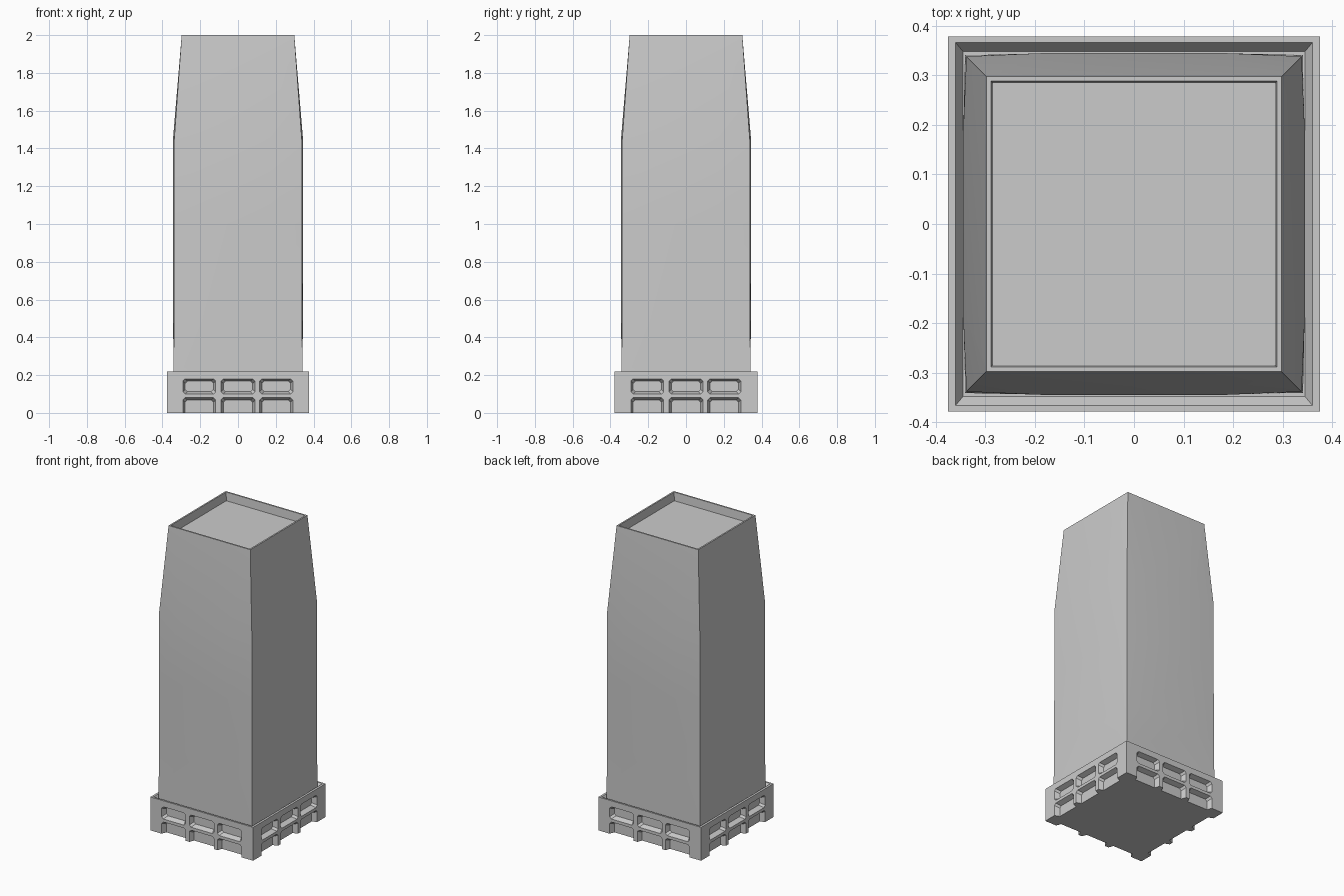
import bpy, bmesh, math
from mathutils import Matrix, Vector

if "Cube" in bpy.data.objects:
    bpy.data.objects.remove(bpy.data.objects["Cube"])


def finish(bm, name):
    bmesh.ops.recalc_face_normals(bm, faces=bm.faces)
    mesh = bpy.data.meshes.new(name)
    bm.to_mesh(mesh)
    bm.free()
    obj = bpy.data.objects.new(name, mesh)
    bpy.context.collection.objects.link(obj)
    return obj


def loft(bm, rings):
    """Skin a list of equal-length point rings and cap both ends."""
    loops = [[bm.verts.new(p) for p in r] for r in rings]
    n = len(loops[0])
    for a, b in zip(loops, loops[1:]):
        for i in range(n):
            j = (i + 1) % n
            bm.faces.new((a[i], a[j], b[j], b[i]))
    bm.faces.new(loops[0])
    bm.faces.new(loops[-1])


def rect(hx, hy, z):
    return [(-hx, -hy, z), (hx, -hy, z), (hx, hy, z), (-hx, hy, z)]


def panel_ring(corner, middle, t, z):
    """Square ring with two extra points per side that bulge to 'middle'."""
    side = [(-corner, -corner), (-t, -middle), (t, -middle)]
    pts = []
    for k in range(4):
        rot = Matrix.Rotation(k * math.pi / 2, 3, 'Z')
        pts += [rot @ Vector((x, y, z)) for x, y in side]
    return pts


# Base plinth with a raised lip around its top
bm = bmesh.new()
loft(bm, [rect(.375, .378, 0), rect(.375, .378, .22),
          rect(.36, .366, .22), rect(.345, .348, .195)])
base = finish(bm, "base")


# Chamfered, tapered pockets on all four sides
def pocket_ring(x0, x1, z0, z1, y, inset, c=.012):
    x0, x1, z0, z1 = x0 + inset, x1 - inset, z0 + inset, z1 - inset
    return [Vector(p) for p in (
        (x0 + c, y, z0), (x1 - c, y, z0), (x1, y, z0 + c), (x1, y, z1 - c),
        (x1 - c, y, z1), (x0 + c, y, z1), (x0, y, z1 - c), (x0, y, z0 + c))]


bm = bmesh.new()
for k in range(4):
    rot = Matrix.Rotation(k * math.pi / 2, 3, 'Z')
    face = .378 if k % 2 == 0 else .375
    for x0, x1 in ((-.292, -.118), (-.09, .09), (.115, .29)):
        for z0, z1 in ((.10, .18), (-.05, .08)):
            rings = [pocket_ring(x0, x1, z0, z1, -face - .01, -.004),
                     pocket_ring(x0, x1, z0, z1, -face + .032, .012)]
            loft(bm, [[rot @ p for p in r] for r in rings])
cutter = finish(bm, "pocket_cutter")
cutter.hide_render = True
mod = base.modifiers.new("pockets", 'BOOLEAN')
mod.operation = 'DIFFERENCE'
mod.solver = 'EXACT'
mod.object = cutter
bpy.context.view_layer.objects.active = base
bpy.ops.object.modifier_apply(modifier=mod.name)
bpy.data.objects.remove(cutter)

# Tall body: creased side panels, tapered shoulders, recessed top
bm = bmesh.new()
loft(bm, [panel_ring(.341, .341, .31, .18),
          panel_ring(.341, .341, .31, .23),
          panel_ring(.339, .344, .19, .50),
          panel_ring(.338, .345, .165, 1.0),
          panel_ring(.338, .345, .175, 1.44),
          panel_ring(.298, .298, .285, 2.0),
          panel_ring(.288, .288, .275, 2.0),
          panel_ring(.284, .284, .27, 1.945)])
body = finish(bm, "body")

bpy.ops.object.select_all(action='DESELECT')
body.select_set(True)
bpy.context.view_layer.objects.active = body
bpy.ops.object.shade_smooth_by_angle(angle=math.radians(25))
